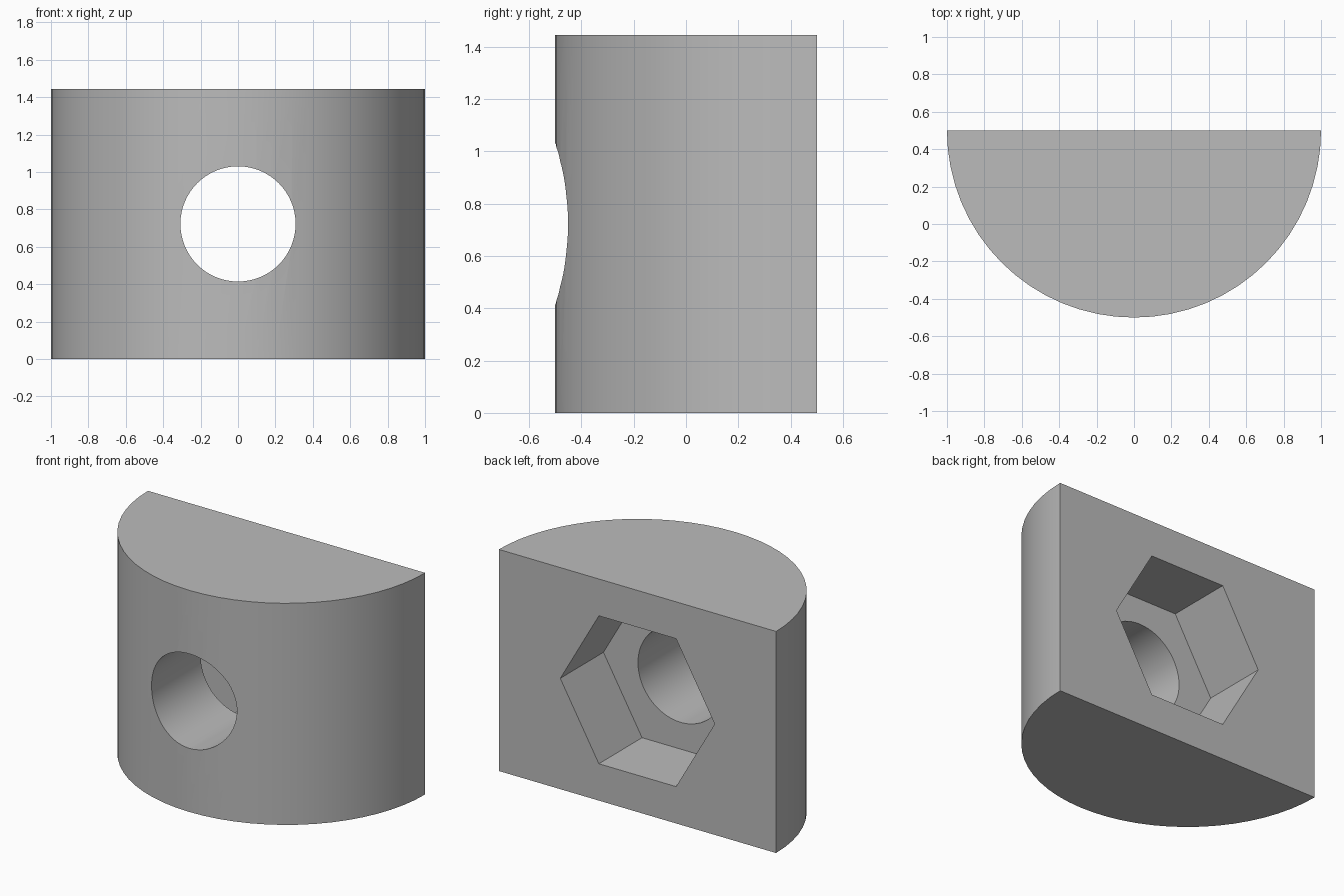
import bpy
import bmesh
import math
from mathutils import Matrix, Vector

HEIGHT = 1.445
BACK = 0.5
MID_Z = HEIGHT / 2

cube = bpy.data.objects.get("Cube")
if cube:
    bpy.data.objects.remove(cube)

grey = bpy.data.materials.new("plain_grey")
grey.use_nodes = True
grey.diffuse_color = (0.5, 0.5, 0.5, 1)
grey.node_tree.nodes["Principled BSDF"].inputs["Base Color"].default_value = (0.5, 0.5, 0.5, 1)


def make_object(name, bm):
    bmesh.ops.recalc_face_normals(bm, faces=bm.faces)
    mesh = bpy.data.meshes.new(name)
    bm.to_mesh(mesh)
    bm.free()
    mesh.materials.append(grey)
    obj = bpy.data.objects.new(name, mesh)
    bpy.context.collection.objects.link(obj)
    return obj


def prism(name, outline, direction):
    """Extrude a closed outline along a direction."""
    bm = bmesh.new()
    face = bm.faces.new([bm.verts.new(p) for p in outline])
    moved = bmesh.ops.extrude_face_region(bm, geom=[face], use_keep_orig=True)
    verts = [g for g in moved["geom"] if isinstance(g, bmesh.types.BMVert)]
    bmesh.ops.translate(bm, verts=verts, vec=direction)
    return make_object(name, bm)


def ring_xz(radius, sides, y):
    """Regular polygon facing along y, with a corner on the x axis."""
    angles = [2 * math.pi * i / sides for i in range(sides)]
    return [Vector((radius * math.cos(a), y, MID_Z + radius * math.sin(a))) for a in angles]


# Half-round body with a flat back
STEPS = 32
arc = [math.pi * (1 + i / STEPS) for i in range(STEPS + 1)]
body = prism("half_round_body",
             [Vector((math.cos(a), BACK + math.sin(a), 0)) for a in arc],
             Vector((0, 0, HEIGHT)))

# Hexagonal nut pocket in the back, then the round bolt hole
cutters = [
    prism("nut_pocket_cutter", ring_xz(0.557, 6, BACK - 0.445), Vector((0, 0.6, 0))),
    prism("bolt_hole_cutter", ring_xz(0.308, 64, -0.7), Vector((0, 1.5, 0))),
]

bpy.context.view_layer.objects.active = body
for cutter in cutters:
    mod = body.modifiers.new(cutter.name, 'BOOLEAN')
    mod.operation = 'DIFFERENCE'
    mod.solver = 'EXACT'
    mod.object = cutter
    bpy.ops.object.modifier_apply(modifier=mod.name)
    bpy.data.objects.remove(cutter)

# Smooth the curved walls, keep the rims crisp
bpy.ops.object.select_all(action='DESELECT')
body.select_set(True)
bpy.ops.object.shade_smooth_by_angle(angle=math.radians(30))
